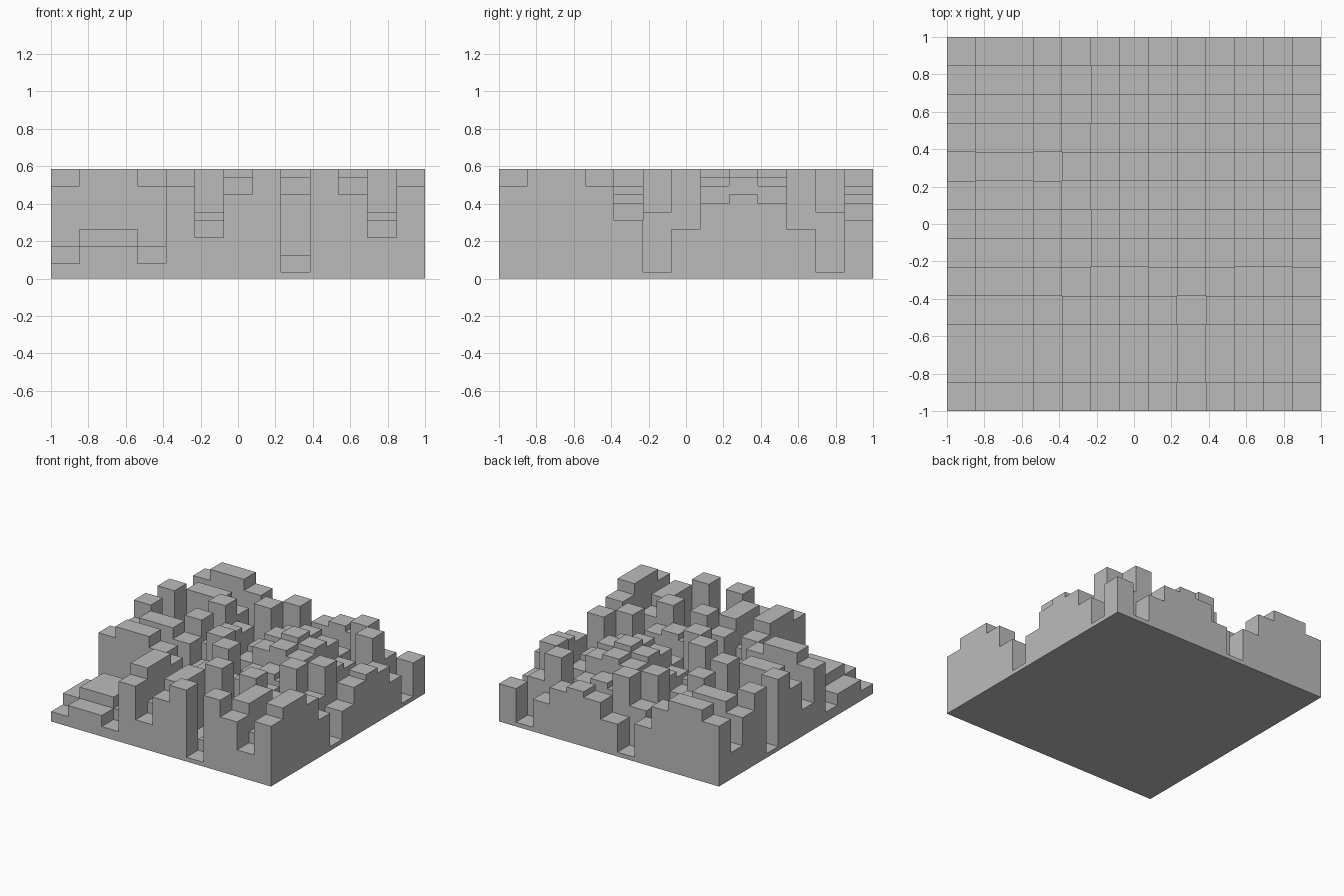
import bpy
import bmesh
from mathutils import Vector

cube = bpy.data.objects.get("Cube")
if cube:
    bpy.data.objects.remove(cube, do_unlink=True)

N = 13               # cells per side, also the prime modulus
CELL = 2 / N
BASE = 0.035         # height of the lowest block
STEP = 0.0459        # height of one level
CENTRE = 8           # row and column of the quadratic sequence's centre


def height(i, j):
    """Block height from the quadratic residue sequence; zero outside the panel."""
    if not (0 <= i < N and 0 <= j < N):
        return 0.0
    level = (N - 1 - (i - CENTRE) ** 2 - (j - CENTRE) ** 2) % N
    return BASE + level * STEP


def edge(k):
    return -1 + k * CELL


bm = bmesh.new()


def quad(points, normal):
    face = bm.faces.new([bm.verts.new(p) for p in points])
    face.normal_update()
    if face.normal.dot(Vector(normal)) < 0:
        face.normal_flip()


# Block tops
for i in range(N):
    for j in range(N):
        x0, x1, y0, y1, z = edge(i), edge(i + 1), edge(j), edge(j + 1), height(i, j)
        quad([(x0, y0, z), (x1, y0, z), (x1, y1, z), (x0, y1, z)], (0, 0, 1))

# Walls wherever two neighbouring blocks differ, facing the lower one
for k in range(N + 1):
    for m in range(N):
        p, a, b = edge(k), edge(m), edge(m + 1)
        lo, hi = height(k - 1, m), height(k, m)
        if lo != hi:
            quad([(p, a, lo), (p, b, lo), (p, b, hi), (p, a, hi)], (lo - hi, 0, 0))
        lo, hi = height(m, k - 1), height(m, k)
        if lo != hi:
            quad([(a, p, lo), (b, p, lo), (b, p, hi), (a, p, hi)], (0, lo - hi, 0))

# Flat underside
quad([(-1, -1, 0), (1, -1, 0), (1, 1, 0), (-1, 1, 0)], (0, 0, -1))

bmesh.ops.remove_doubles(bm, verts=bm.verts, dist=0.0001)
mesh = bpy.data.meshes.new("block_panel")
bm.to_mesh(mesh)
bm.free()

# Plain grey material
grey = bpy.data.materials.new("plain grey")
grey.use_nodes = True
colour = (0.5, 0.5, 0.5, 1)
grey.diffuse_color = colour
grey.node_tree.nodes["Principled BSDF"].inputs["Base Color"].default_value = colour
mesh.materials.append(grey)

panel = bpy.data.objects.new("block_panel", mesh)
bpy.context.collection.objects.link(panel)
